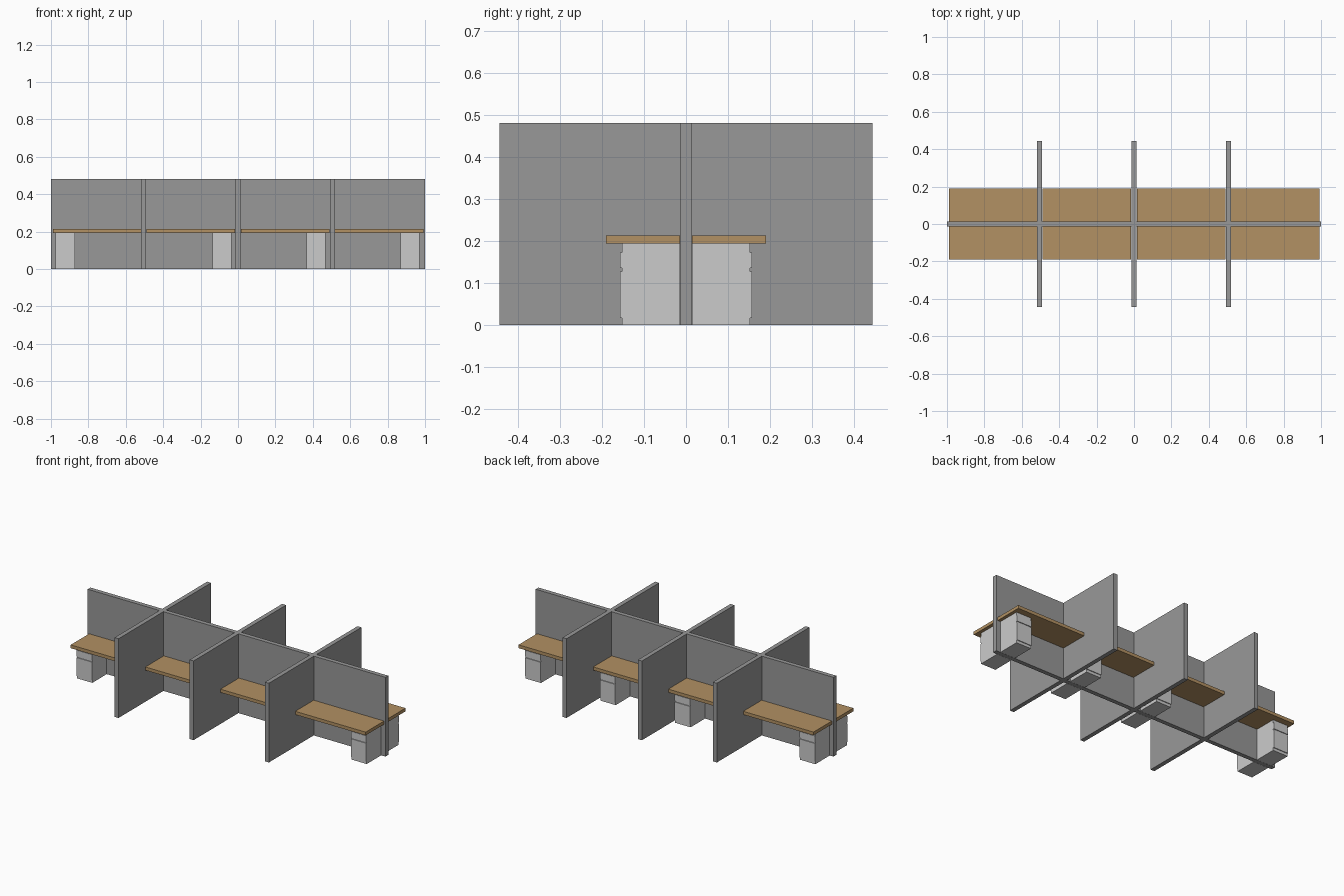
import bpy

if "Cube" in bpy.data.objects:
    bpy.data.objects.remove(bpy.data.objects["Cube"])


def material(name, rgb):
    m = bpy.data.materials.new(name)
    m.diffuse_color = (*rgb, 1.0)
    m.use_nodes = True
    m.node_tree.nodes["Principled BSDF"].inputs["Base Color"].default_value = m.diffuse_color
    return m


PANEL = material("panel_grey", (0.314, 0.314, 0.314))
WOOD = material("desk_wood", (0.445, 0.282, 0.125))
METAL = material("cabinet_light_grey", (0.60, 0.60, 0.60))


def box(name, x, y, z, mat):
    """Box from (min, max) ranges on each axis."""
    bpy.ops.mesh.primitive_cube_add(
        size=1, location=[(a + b) / 2 for a, b in (x, y, z)])
    ob = bpy.context.object
    ob.name = name
    ob.scale = [abs(b - a) for a, b in (x, y, z)]
    bpy.ops.object.transform_apply(location=False, rotation=False, scale=True)
    ob.data.materials.append(mat)
    return ob


T = 0.0133          # half thickness of the partitions
HEIGHT = 0.481
DESK_BOTTOM = 0.194

# Long central partition
box("spine_partition", (-1, 1), (-T, T), (0, HEIGHT), PANEL)

# Left end of each desk and left edge of the cabinet under it
bays = [(-0.990, -0.975), (-0.488, -0.137), (0.016, 0.366), (0.518, 0.868)]

for side, label in ((-1, "front"), (1, "back")):
    def span(a, b):
        return (side * a, side * b)

    # Cross partitions between the bays
    for i, cx in enumerate((-0.505, -0.001, 0.505)):
        box(f"{label}_divider_{i + 1}", (cx - T, cx + T), span(T, 0.444),
            (0, HEIGHT), PANEL)

    for i, (dx, cx) in enumerate(bays):
        tag = f"{label}_{i + 1}"
        # Desk top
        box(f"desk_top_{tag}", (dx, dx + 0.473), span(T + 0.001, 0.191),
            (DESK_BOTTOM, 0.214), WOOD)
        # Cabinet with two drawer fronts
        cab = (cx, cx + 0.103)
        box(f"cabinet_{tag}", cab, span(T + 0.001, 0.152),
            (0, DESK_BOTTOM), METAL)
        box(f"lower_drawer_{tag}", cab, span(0.152, 0.157),
            (0.017, 0.128), METAL)
        box(f"upper_drawer_{tag}", cab, span(0.152, 0.157),
            (0.136, 0.173), METAL)
